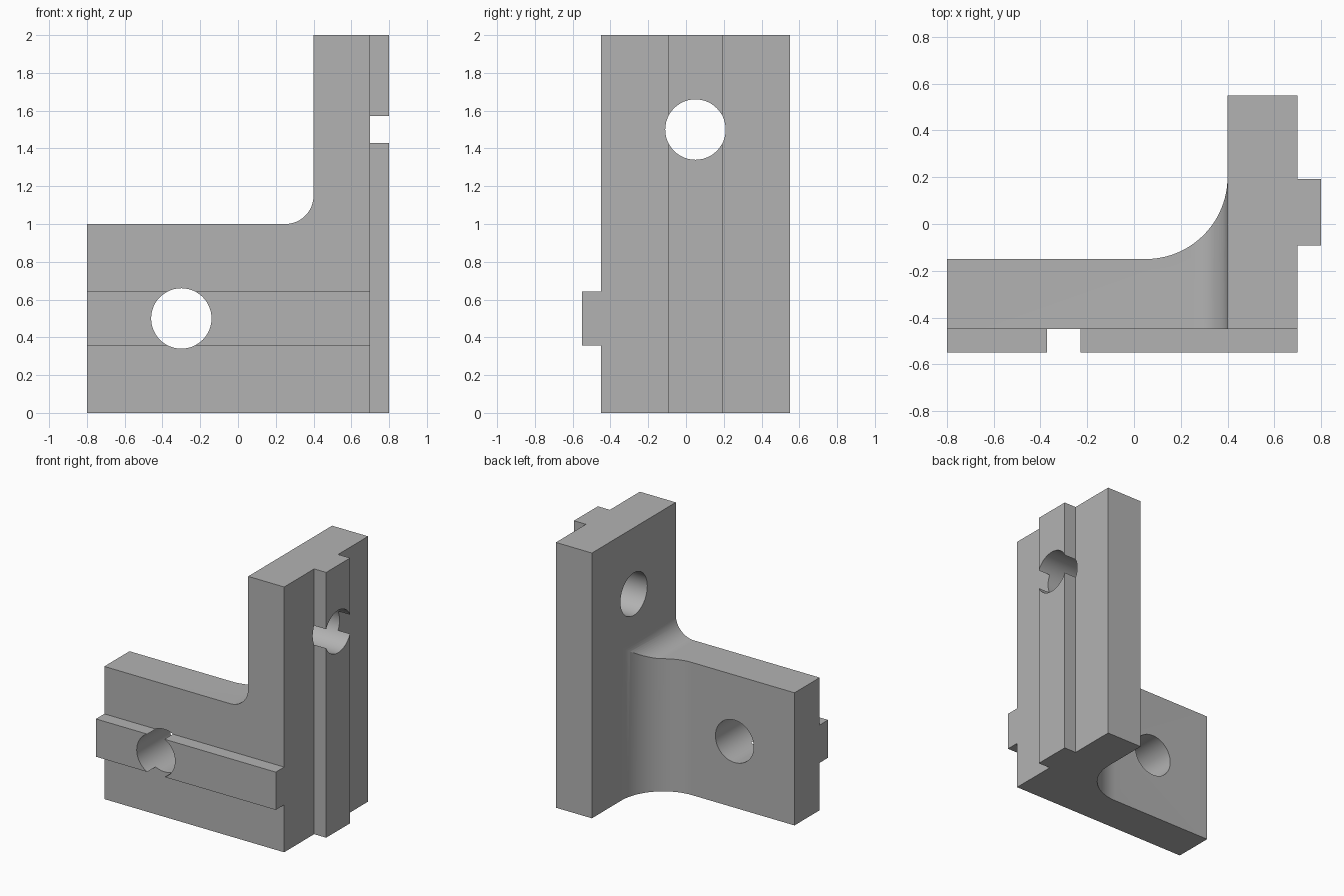
import bpy
import bmesh
from math import sin, cos, pi, radians
from mathutils import Vector

cube = bpy.data.objects.get("Cube")
if cube:
    bpy.data.objects.remove(cube, do_unlink=True)

grey = bpy.data.materials.new("plain grey")
grey.use_nodes = True
colour = (0.45, 0.45, 0.45, 1)
grey.diffuse_color = colour
grey.node_tree.nodes["Principled BSDF"].inputs["Base Color"].default_value = colour


def arc(cx, cy, r, start, end, n):
    return [(cx + r * cos(radians(start + (end - start) * i / n)),
             cy + r * sin(radians(start + (end - start) * i / n))) for i in range(n + 1)]


def prism(name, outline, axis, low, high):
    """Extrude an outline along x, y or z between two positions."""
    place = {"x": lambda a, b, d: (d, a, b),
             "y": lambda a, b, d: (a, d, b),
             "z": lambda a, b, d: (a, b, d)}[axis]
    bm = bmesh.new()
    face = bm.faces.new([bm.verts.new(place(a, b, low)) for a, b in outline])
    swept = bmesh.ops.extrude_face_region(bm, geom=[face])["geom"]
    bmesh.ops.translate(bm, verts=[v for v in swept if isinstance(v, bmesh.types.BMVert)],
                        vec=Vector(place(0, 0, high - low)))
    bmesh.ops.recalc_face_normals(bm, faces=bm.faces)
    mesh = bpy.data.meshes.new(name)
    bm.to_mesh(mesh)
    bm.free()
    mesh.materials.append(grey)
    obj = bpy.data.objects.new(name, mesh)
    bpy.context.collection.objects.link(obj)
    return obj


def combine(target, tool, operation):
    tool.hide_render = True
    mod = target.modifiers.new(tool.name, "BOOLEAN")
    mod.operation = operation
    mod.solver = "EXACT"
    mod.object = tool
    bpy.context.view_layer.objects.active = target
    bpy.ops.object.modifier_apply(modifier=mod.name)
    bpy.data.objects.remove(tool, do_unlink=True)


# Plan of both plates, with the inner fillet and the upright side rail
rail_low, rail_high = -0.0925, 0.1925
plan = [(-0.8, -0.45), (0.7, -0.45),
        (0.7, rail_low), (0.8, rail_low), (0.8, rail_high), (0.7, rail_high),
        (0.7, 0.55), (0.4, 0.55)]
plan += arc(0.05, 0.2, 0.35, 0, -90, 24) + [(-0.8, -0.15)]
bracket = prism("corner_bracket", plan, "z", 0, 2)

# Step down to the low plate, with a rounded inside corner
step = [(-1, 1)] + arc(0.25, 1.15, 0.15, -90, 0, 16) + [(0.4, 2.2), (-1, 2.2)]
combine(bracket, prism("step_cutter", step, "y", -0.8, 0.8), "DIFFERENCE")

# Level rail along the front
rail = [(-0.8, 0.3575), (0.7, 0.3575), (0.7, 0.6425), (-0.8, 0.6425)]
combine(bracket, prism("front_rail", rail, "y", -0.55, -0.45), "UNION")

# Bolt holes through each plate and its rail
for name, axis, u, v, low, high in (("front_hole", "y", -0.3, 0.5, -0.7, 0),
                                    ("side_hole", "x", 0.05, 1.5, 0.2, 1)):
    circle = arc(u, v, 0.16, 0, 360, 48)[:-1]
    combine(bracket, prism(name, circle, axis, low, high), "DIFFERENCE")

# Smooth the fillets and holes, keep the edges crisp
bpy.ops.object.select_all(action="DESELECT")
bracket.select_set(True)
bpy.context.view_layer.objects.active = bracket
bpy.ops.object.shade_smooth_by_angle(angle=radians(25))
